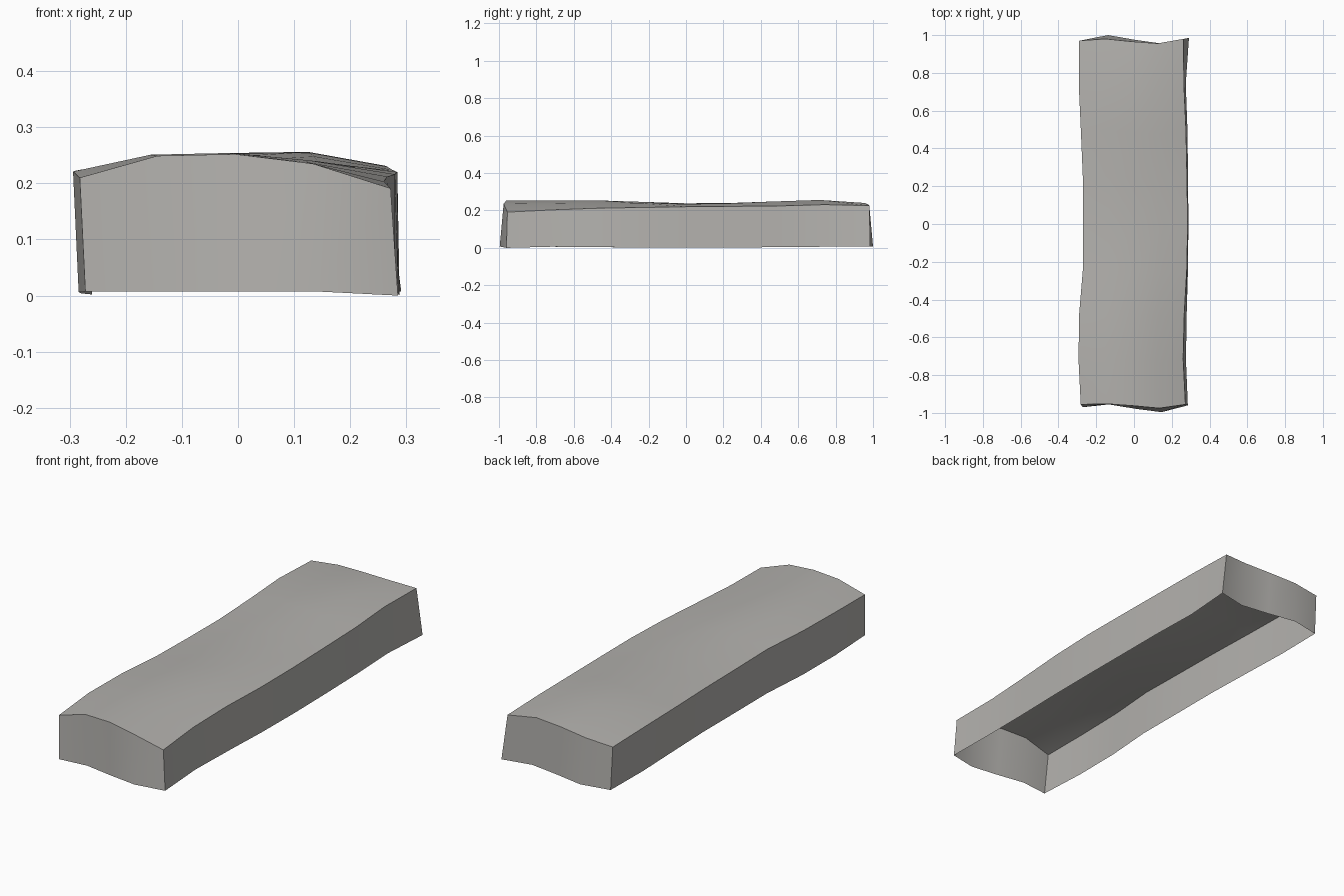
import bpy, bmesh, math

if "Cube" in bpy.data.objects:
    bpy.data.objects.remove(bpy.data.objects["Cube"])

NX, NY = 4, 8
# rim outlines, listed from front (-y) to back (+y), or left to right
left_x   = [-.282, -.294, -.290, -.270, -.270, -.271, -.281, -.292, -.290]
right_x  = [.272, .260, .266, .280, .284, .280, .275, .264, .262]
right_bx = [.285, .275, .279, .286, .288, .286, .283, .274, .291]
front_y  = [-.955, -.952, -.962, -.975, -.955]
front_by = [-.970, -.955, -.978, -.996, -.960]
back_y   = [.970, .980, .966, .956, .980]
back_by  = [.972, 1.0, .975, .955, .985]
# top heights, rows front to back, columns left to right
heights = [
    [.210, .249, .252, .235, .191],
    [.221, .251, .254, .238, .203],
    [.222, .250, .254, .241, .212],
    [.221, .241, .246, .239, .216],
    [.217, .234, .238, .234, .220],
    [.215, .235, .240, .238, .222],
    [.217, .243, .248, .248, .224],
    [.222, .248, .254, .256, .231],
    [.215, .227, .236, .240, .226],
]


def lerp(a, b, t):
    return a + (b - a) * t


def station(lx, rx, fy, by, i, j):
    """Grid point inside the wavy outline."""
    return lerp(lx[j], rx[j], i / NX), lerp(fy[i], by[i], j / NY)


# Wavy slab shell, open underneath
bm = bmesh.new()
top = {(i, j): bm.verts.new((*station(left_x, right_x, front_y, back_y, i, j), heights[j][i]))
       for j in range(NY + 1) for i in range(NX + 1)}
for j in range(NY):
    for i in range(NX):
        bm.faces.new([top[i, j], top[i + 1, j], top[i + 1, j + 1], top[i, j + 1]])

# Side walls, following the rim all the way round
left_bx = [x + .010 for x in left_x]
rim = ([(i, 0) for i in range(NX)] + [(NX, j) for j in range(NY)]
       + [(i, NY) for i in range(NX, 0, -1)] + [(0, j) for j in range(NY, 0, -1)])
base = [bm.verts.new((*station(left_bx, right_bx, front_by, back_by, i, j),
                      .004 + .003 * math.cos(math.pi * j / 4))) for i, j in rim]
base[NX].co.z = 0
for k in range(len(rim)):
    n = (k + 1) % len(rim)
    bm.faces.new([base[k], base[n], top[rim[n]], top[rim[k]]])

mesh = bpy.data.meshes.new("worn_slab")
bm.to_mesh(mesh)
bm.free()
slab = bpy.data.objects.new("worn_slab", mesh)
bpy.context.collection.objects.link(slab)

# Stone colour
stone = bpy.data.materials.new("grey stone")
stone.diffuse_color = (.45, .44, .42, 1)
stone.use_nodes = True
stone.node_tree.nodes["Principled BSDF"].inputs["Base Color"].default_value = stone.diffuse_color
mesh.materials.append(stone)

# Smooth faces with crisp rim and corners
bpy.context.view_layer.objects.active = slab
slab.select_set(True)
bpy.ops.object.shade_smooth_by_angle(angle=math.radians(45))
